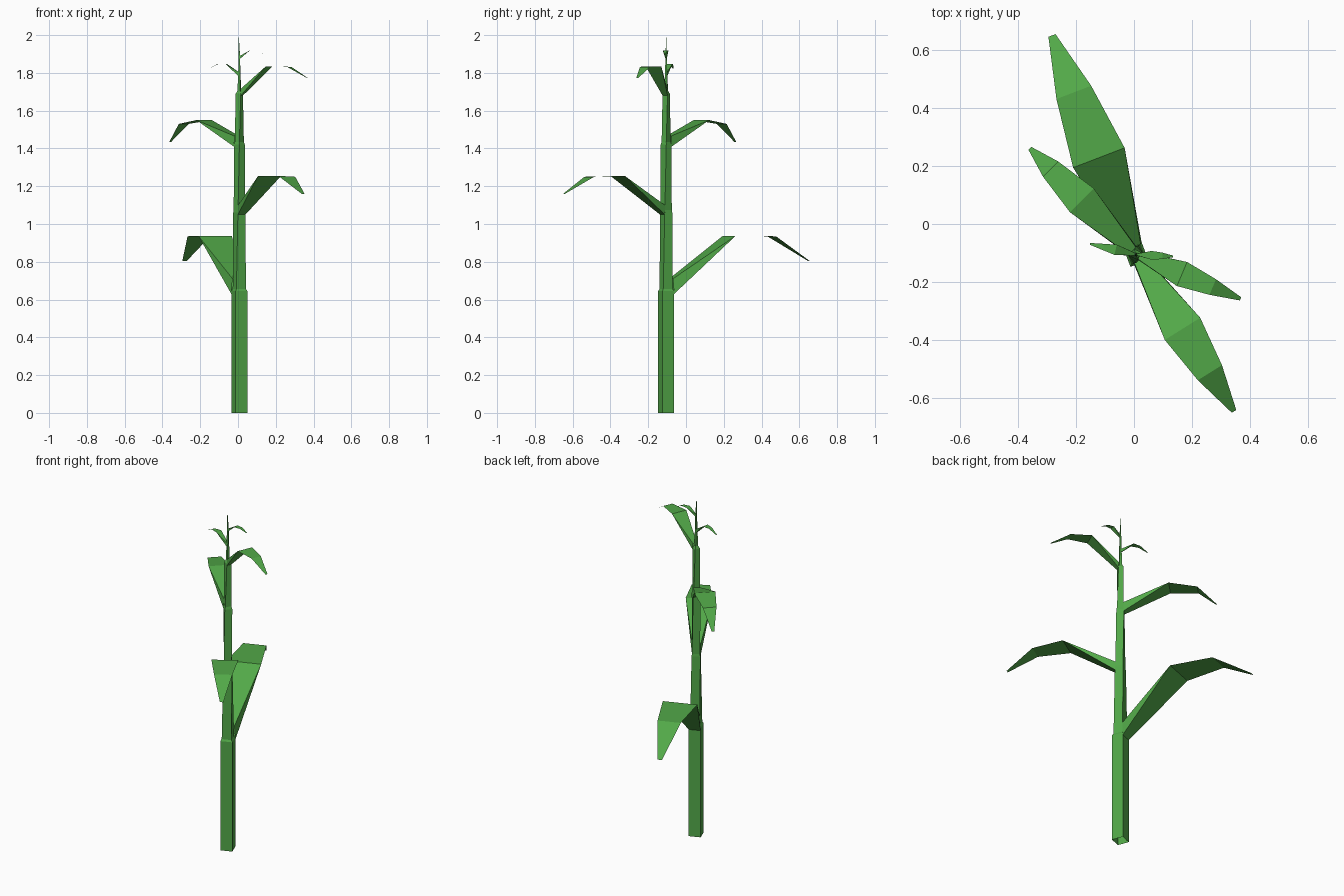
import bpy, bmesh, math
from mathutils import Vector

if "Cube" in bpy.data.objects:
    bpy.data.objects.remove(bpy.data.objects["Cube"])

CX, CY = 0.007, -0.105      # stalk axis

green = bpy.data.materials.new("leaf_green")
green.diffuse_color = (0.084, 0.392, 0.065, 1)
green.use_nodes = True
green.node_tree.nodes["Principled BSDF"].inputs["Base Color"].default_value = green.diffuse_color


def finish(name, bm):
    bmesh.ops.recalc_face_normals(bm, faces=bm.faces)
    me = bpy.data.meshes.new(name)
    bm.to_mesh(me)
    bm.free()
    me.materials.append(green)
    ob = bpy.data.objects.new(name, me)
    bpy.context.collection.objects.link(ob)


def ring(bm, z, side, deg):
    r = side / math.sqrt(2)
    return [bm.verts.new((CX + r * math.cos(math.radians(deg + 45 + 90 * i)),
                          CY + r * math.sin(math.radians(deg + 45 + 90 * i)), z))
            for i in range(4)]


def stalk():
    """Square stalk, stepped at each node and slowly twisting, open below."""
    sections = [(0, .066, 21), (.645, .066, 21), (.655, .054, 21),
                (1.06, .047, 32), (1.075, .043, 32),
                (1.42, .041, 46), (1.435, .034, 46),
                (1.69, .029, 66), (1.705, .015, 66),
                (1.80, .010, 77), (1.90, .006, 85)]
    bm = bmesh.new()
    rings = [ring(bm, *s) for s in sections]
    for a, b in zip(rings, rings[1:]):
        for i in range(4):
            j = (i + 1) % 4
            bm.faces.new((a[i], a[j], b[j], b[i]))
    tip = bm.verts.new((CX - .003, CY, 2.0))
    for i in range(4):
        bm.faces.new((rings[-1][i], rings[-1][(i + 1) % 4], tip))
    finish("stalk", bm)


def leaf(name, deg, side, z_low, z_high, stations):
    """Wedge growing out of one stalk face, then a flat drooping blade."""
    a = math.radians(deg)
    out = Vector((math.cos(a), math.sin(a), 0))
    across = Vector((-math.sin(a), math.cos(a), 0))
    bm = bmesh.new()

    def pair(d, half, z):
        c = Vector((CX, CY, z)) + out * d
        return bm.verts.new(c + across * half), bm.verts.new(c - across * half)

    low = pair(side / 2, side / 2, z_low)
    high = pair(side * .42, side * .42, z_high)
    blade = [pair(*s) for s in stations]
    s = blade[0]
    bm.faces.new((low[0], low[1], s[1], s[0]))
    bm.faces.new((high[1], high[0], s[0], s[1]))
    bm.faces.new((low[0], s[0], high[0]))
    bm.faces.new((low[1], high[1], s[1]))
    for p, q in zip(blade, blade[1:]):
        bm.faces.new((p[0], p[1], q[1], q[0]))
    finish(name, bm)


stalk()

# angle, stalk width, base heights, (distance, half width, height) along blade
leaves = [
    (111, .066, .63, .71, [(.357, .095, .937), (.598, .064, .935), (.808, .013, .805)]),
    (-58, .047, 1.05, 1.10, [(.302, .072, 1.254), (.480, .049, 1.250), (.637, .009, 1.16)]),
    (135, .041, 1.41, 1.465, [(.264, .058, 1.55), (.416, .037, 1.53), (.517, .007, 1.435)]),
    (-23, .029, 1.68, 1.715, [(.172, .045, 1.835), (.287, .029, 1.832), (.391, .006, 1.773)]),
    (167, .011, 1.785, 1.805, [(.072, .018, 1.848), (.115, .011, 1.847), (.163, .003, 1.824)]),
    (-3, .007, 1.875, 1.89, [(.054, .015, 1.918), (.091, .011, 1.917), (.127, .003, 1.90)]),
]
for n, spec in enumerate(leaves, 1):
    leaf(f"leaf_{n}", *spec)
